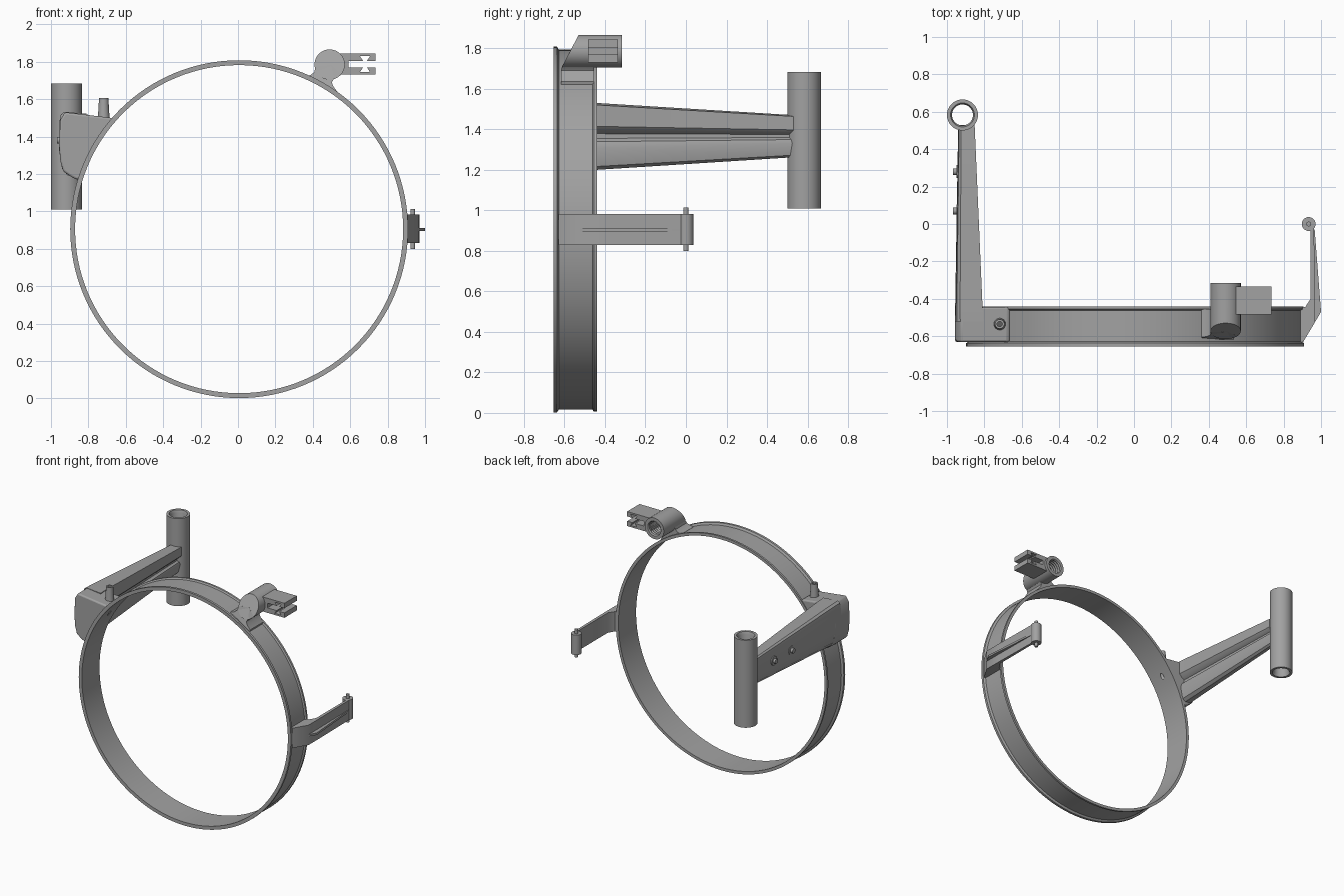
import bpy, bmesh
from math import sin, cos, pi, radians, sqrt
from mathutils import Vector, Matrix

if "Cube" in bpy.data.objects:
    bpy.data.objects.remove(bpy.data.objects["Cube"], do_unlink=True)

grey = bpy.data.materials.new("mid grey")
grey.use_nodes = True
colour = (0.36, 0.36, 0.36, 1)
grey.diffuse_color = colour
grey.node_tree.nodes["Principled BSDF"].inputs["Base Color"].default_value = colour

RING = Vector((0.006, 0, 0.905))
ALONG_Y = Matrix.Rotation(-pi / 2, 4, 'X')   # turns local z into +y
ALONG_X = Matrix.Rotation(pi / 2, 4, 'Y')


def finish(name, bm):
    bmesh.ops.recalc_face_normals(bm, faces=bm.faces[:])
    mesh = bpy.data.meshes.new(name)
    bm.to_mesh(mesh)
    bm.free()
    mesh.materials.append(grey)
    obj = bpy.data.objects.new(name, mesh)
    bpy.context.collection.objects.link(obj)
    return obj


def loft(name, sections):
    """Skin between closed sections with equal point counts, capped at both ends."""
    bm = bmesh.new()
    rows = [[bm.verts.new(p) for p in s] for s in sections]
    n = len(rows[0])
    for a, b in zip(rows, rows[1:]):
        for i in range(n):
            j = (i + 1) % n
            bm.faces.new((a[i], a[j], b[j], b[i]))
    bm.faces.new(rows[0])
    bm.faces.new(rows[-1])
    return finish(name, bm)


def prism_y(name, pts, y0, y1):
    return loft(name, [[(x, y, z) for x, z in pts] for y in (y0, y1)])


def prism_z(name, pts, z0, z1):
    return loft(name, [[(x, y, z) for x, y in pts] for z in (z0, z1)])


def lathe(name, profile, place, turn=Matrix(), n=48, closed=False):
    """Revolve (radius, height) points; radius 0 ends make a solid."""
    bm = bmesh.new()
    pts = profile + profile[:1] if closed else profile
    verts = [bm.verts.new((r, 0, h)) for r, h in pts]
    edges = [bm.edges.new(e) for e in zip(verts, verts[1:])]
    bmesh.ops.spin(bm, geom=verts + edges, cent=(0, 0, 0), axis=(0, 0, 1),
                   angle=2 * pi, steps=n, use_duplicate=False)
    bmesh.ops.remove_doubles(bm, verts=bm.verts[:], dist=1e-5)
    bmesh.ops.transform(bm, matrix=Matrix.Translation(place) @ turn, verts=bm.verts[:])
    return finish(name, bm)


def bevel(obj, width, segments=3):
    mod = obj.modifiers.new("Bevel", 'BEVEL')
    mod.width, mod.segments = width, segments
    mod.limit_method, mod.angle_limit = 'ANGLE', radians(35)


def cut(obj, cutter):
    mod = obj.modifiers.new("Hole", 'BOOLEAN')
    mod.object, mod.operation, mod.solver = cutter, 'DIFFERENCE', 'EXACT'
    cutter.hide_render = True
    cutter.hide_set(True)


def seat(x, side=1):
    """A point buried in the band at a given x."""
    return (x, RING.z + side * sqrt(0.883 ** 2 - (x - RING.x) ** 2))


# Band with a lip at each rim
band = lathe("band", [(0.877, -0.655), (0.903, -0.655), (0.903, -0.637), (0.888, -0.628),
                      (0.888, -0.462), (0.899, -0.455), (0.899, -0.44), (0.877, -0.44)],
             RING, ALONG_Y, 128, True)

# Bracket block wrapping the upper side of the band
outline = [(-0.675, 1.5), (-0.925, 1.53), (-0.95, 1.49), (-0.957, 1.36), (-0.95, 1.27),
           (-0.935, 1.215), (-0.9, 1.19), (-0.865, 1.17)]
outline += [seat(x) for x in (-0.835, -0.8, -0.76, -0.71, -0.66)]
block = prism_y("bracket_block", outline, -0.63, -0.445)
bevel(block, 0.022)

# Tapered arm with a groove along its inner side
shape = [(0.18, 1), (1, 0.94), (1, 0.3), (0.86, 0.16), (0.7, 0.08), (0.7, -0.06),
         (0.86, -0.16), (0.93, -0.35), (0.8, -0.9), (0.62, -1), (0.3, -0.96),
         (0.1, -0.75), (0, -0.2), (0.02, 0.75), (0.06, 0.92)]


def arm_section(y, x0, x1, z0, z1):
    mid, half = (z0 + z1) / 2, (z1 - z0) / 2
    return [(x0 + u * (x1 - x0), y, mid + v * half) for u, v in shape]


loft("arm", [arm_section(-0.52, -0.956, -0.805, 1.185, 1.532),
             arm_section(-0.44, -0.956, -0.81, 1.2, 1.53),
             arm_section(0.53, -0.94, -0.852, 1.262, 1.47)])

# Upright sleeve at the end of the arm
lathe("sleeve", [(0.056, 1.03), (0.064, 1.01), (0.083, 1.01), (0.083, 1.683),
                 (0.064, 1.683), (0.056, 1.663)], (-0.917, 0.583, 0), closed=True)

# Two raised screw bosses on the outer side of the arm
for i, y in enumerate((0.28, 0.07)):
    lathe(f"screw_boss_{i + 1}", [(0, -0.01), (0.018, -0.01), (0.018, 0.008), (0.034, 0.008),
                                  (0.036, 0.03), (0, 0.03)],
          (-0.958, y, 1.38), ALONG_X, 24)

# Hollow peg on the block, bored through to the inside of the band
lathe("peg", [(0.014, 1.48), (0.034, 1.48), (0.03, 1.52), (0.025, 1.605), (0.014, 1.605)],
      (-0.718, -0.535, 0), n=24, closed=True)
bore = lathe("bore_cutter", [(0, 1.35), (0.014, 1.35), (0.014, 1.7), (0, 1.7)],
             (-0.718, -0.535, 0), n=24)
cut(block, bore)
cut(band, bore)

# Clamp barrel with a blind threaded hole at the back
barrel_profile = [(0, -0.66), (0.081, -0.66), (0.081, -0.315), (0.056, -0.315)]
for k in range(7):
    barrel_profile += [(0.05, -0.325 - 0.02 * k), (0.056, -0.335 - 0.02 * k)]
barrel_profile += [(0.05, -0.47), (0, -0.47)]
barrel = lathe("clamp_barrel", barrel_profile, (0.49, 0, 1.785), ALONG_Y)

# Slope the front of the barrel
bm = bmesh.new()
bm.from_mesh(barrel.data)
sliced = bmesh.ops.bisect_plane(bm, geom=bm.verts[:] + bm.edges[:] + bm.faces[:],
                                plane_co=(0, -0.53, 1.866), plane_no=(0, -0.162, 0.085),
                                clear_outer=True)
rim = [e for e in sliced["geom_cut"] if isinstance(e, bmesh.types.BMEdge)]
bmesh.ops.holes_fill(bm, edges=rim, sides=0)
bmesh.ops.recalc_face_normals(bm, faces=bm.faces[:])
bm.to_mesh(barrel.data)
bm.free()

# Flared neck between the barrel and the band
neck = [(0.36, 1.722), (0.39, 1.73), (0.408, 1.745), (0.415, 1.775), (0.5, 1.78),
        (0.55, 1.735), (0.515, 1.712), (0.502, 1.69), (0.51, 1.667), (0.535, 1.635)]
neck += [seat(x) for x in (0.53, 0.45, 0.37)]
loft("clamp_neck", [[(x, y + max(0, z - 1.7) * slope, z) for x, z in neck]
                    for y, slope in ((-0.617, 0.52), (-0.455, 0))])

# Fork: web plus two jaws with dovetail notches
prism_y("fork_web", [(0.54, 1.732), (0.59, 1.732), (0.59, 1.842), (0.54, 1.842)],
        -0.485, -0.335)
for label, s in (("upper", 1), ("lower", -1)):
    jaw = [(0.53, 0.018), (0.668, 0.018), (0.652, 0.043), (0.706, 0.043), (0.69, 0.018),
           (0.735, 0.018), (0.735, 0.056), (0.53, 0.056)]
    prism_y(f"fork_jaw_{label}", [(x, 1.787 + s * z) for x, z in jaw], -0.485, -0.335)

# Hinge bar on the left side, with a wedge foot and an outer rib
prism_z("hinge_bar", [(0.885, -0.63), (0.905, -0.63), (0.968, -0.525), (0.968, -0.4),
                      (0.962, 0), (0.944, 0), (0.944, -0.4), (0.915, -0.445), (0.885, -0.445)],
        0.83, 0.983)
prism_z("hinge_rib", [(0.95, -0.555), (1.0, -0.47), (0.966, -0.03), (0.95, -0.03)],
        0.895, 0.911)
lathe("hinge_barrel", [(0, 0.83), (0.037, 0.83), (0.037, 0.983), (0, 0.983)],
      (0.934, 0, 0), n=32)
lathe("hinge_pin", [(0, 0.8), (0.013, 0.8), (0.013, 1.013), (0, 1.013)],
      (0.934, 0, 0), n=20)

# Smooth rounded surfaces, keep crisp edges
bpy.ops.object.select_all(action='DESELECT')
for obj in bpy.context.scene.objects:
    if obj.type == 'MESH' and not obj.hide_render:
        obj.select_set(True)
        bpy.context.view_layer.objects.active = obj
bpy.ops.object.shade_smooth_by_angle(angle=radians(35))
